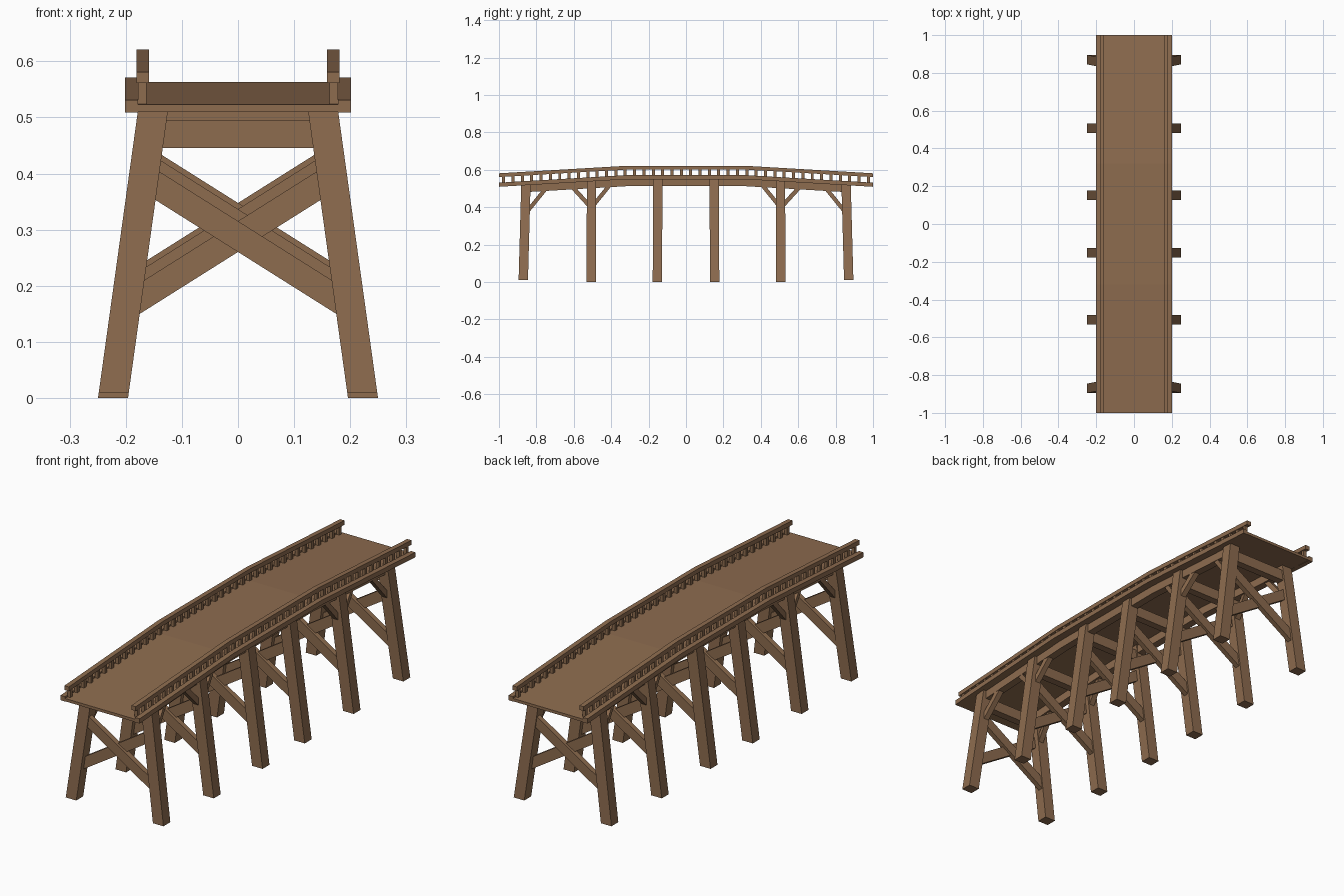
import bpy, bmesh
from mathutils import Vector

if "Cube" in bpy.data.objects:
    bpy.data.objects.remove(bpy.data.objects["Cube"])

wood = bpy.data.materials.new("brown wood")
wood.diffuse_color = (0.27, 0.15, 0.078, 1)
wood.use_nodes = True
wood.node_tree.nodes["Principled BSDF"].inputs["Base Color"].default_value = wood.diffuse_color


def rise(y):
    # Height of the hump above the deck ends
    return 0.04 * min(1, (1 - abs(y)) / 0.68)


def loft(bm, sections):
    # Closed solid through four-cornered cross-sections
    rings = [[bm.verts.new(p) for p in s] for s in sections]
    for a, b in zip(rings, rings[1:]):
        for i in range(4):
            j = (i + 1) % 4
            bm.faces.new((a[i], a[j], b[j], b[i]))
    bm.faces.new(rings[0][::-1])
    bm.faces.new(rings[-1])


def box(bm, x0, x1, y0, y1, z0, z1):
    loft(bm, [[(x0, y0, z), (x1, y0, z), (x1, y1, z), (x0, y1, z)] for z in (z0, z1)])


def strip(bm, x0, x1, z0, z1, end=1.0):
    # Long member following the hump
    loft(bm, [[(x0, y, z0 + rise(y)), (x1, y, z0 + rise(y)),
               (x1, y, z1 + rise(y)), (x0, y, z1 + rise(y))]
              for y in (-end, -0.32, 0.32, end)])


def finish(bm, name):
    bmesh.ops.recalc_face_normals(bm, faces=bm.faces)
    me = bpy.data.meshes.new(name)
    bm.to_mesh(me)
    bm.free()
    me.materials.append(wood)
    ob = bpy.data.objects.new(name, me)
    bpy.context.collection.objects.link(ob)
    return ob


# Deck
bm = bmesh.new()
strip(bm, -0.18, 0.18, 0.51, 0.523)
finish(bm, "deck")

for s, side in ((-1, "left"), (1, "right")):
    # Edge beam outside the deck
    bm = bmesh.new()
    strip(bm, s * 0.178, s * 0.201, 0.509, 0.531)
    finish(bm, side + "_edge_beam")
    # Hand rail
    bm = bmesh.new()
    strip(bm, s * 0.159, s * 0.181, 0.561, 0.581)
    finish(bm, side + "_rail")
    # Short rail posts
    bm = bmesh.new()
    for i in range(40):
        y = -0.975 + 0.05 * i
        z = rise(y)
        box(bm, s * 0.163, s * 0.178, y - 0.008, y + 0.008, 0.52 + z, 0.564 + z)
    finish(bm, side + "_rail_posts")
    # Stringer under the deck
    bm = bmesh.new()
    strip(bm, s * 0.127, s * 0.163, 0.472, 0.512, 0.86)
    finish(bm, side + "_stringer")

    # Knee braces from legs up to the stringer
    bm = bmesh.new()
    for y, d in ((-0.85, 1), (-0.507, -1), (-0.507, 1),
                 (0.507, -1), (0.507, 1), (0.85, -1)):
        ya, yb = y + d * 0.015, y + d * 0.105
        za, zb = 0.385 + rise(y), 0.49 + rise(yb)
        loft(bm, [[(s * (x + k), yy, zz), (s * (x + k + 0.026), yy, zz),
                   (s * (x + k + 0.026), yy, zz + 0.034), (s * (x + k), yy, zz + 0.034)]
                  for x, k, yy, zz in ((0.14, 0.006, ya, za - 0.017),
                                       (0.13, 0.003, yb, zb - 0.017))])
    finish(bm, side + "_knee_braces")

# Trestle bents
for n, y in enumerate((-0.87, -0.507, -0.153, 0.153, 0.507, 0.87), 1):
    r = rise(y)
    end = abs(y) > 0.8
    sy = 1 if y > 0 else -1
    zb, zt = (0.01 if end else 0.0), 0.512 + r
    yt = y - sy * (0.014 if end else 0.002)
    # Pair of leaning legs
    bm = bmesh.new()
    for s in (-1, 1):
        sections = []
        for z, yc in ((zb, y), (zt, yt)):
            xi, xo = s * (0.196 - 0.139 * z), s * (0.2495 - 0.139 * z)
            sections.append([(xi, yc - 0.025, z), (xo, yc - 0.025, z),
                             (xo, yc + 0.025, z), (xi, yc + 0.025, z)])
        loft(bm, sections)
    finish(bm, f"bent_{n}_legs")
    # Cap beam between the legs
    bm = bmesh.new()
    box(bm, -0.145, 0.145, yt - 0.018, yt + 0.018, 0.438 + r, 0.488 + r)
    finish(bm, f"bent_{n}_cap_beam")
    # Crossed braces
    bm = bmesh.new()
    for s in (-1, 1):
        yc = (y + yt) / 2 + s * 0.006
        sections = []
        for x in (-0.16, 0.19):
            z = 0.2525 + r - 0.63 * x
            sections.append([(-s * x, yc - 0.012, z), (-s * x, yc + 0.012, z),
                             (-s * x, yc + 0.012, z + 0.055), (-s * x, yc - 0.012, z + 0.055)])
        loft(bm, sections)
    finish(bm, f"bent_{n}_cross_braces")
